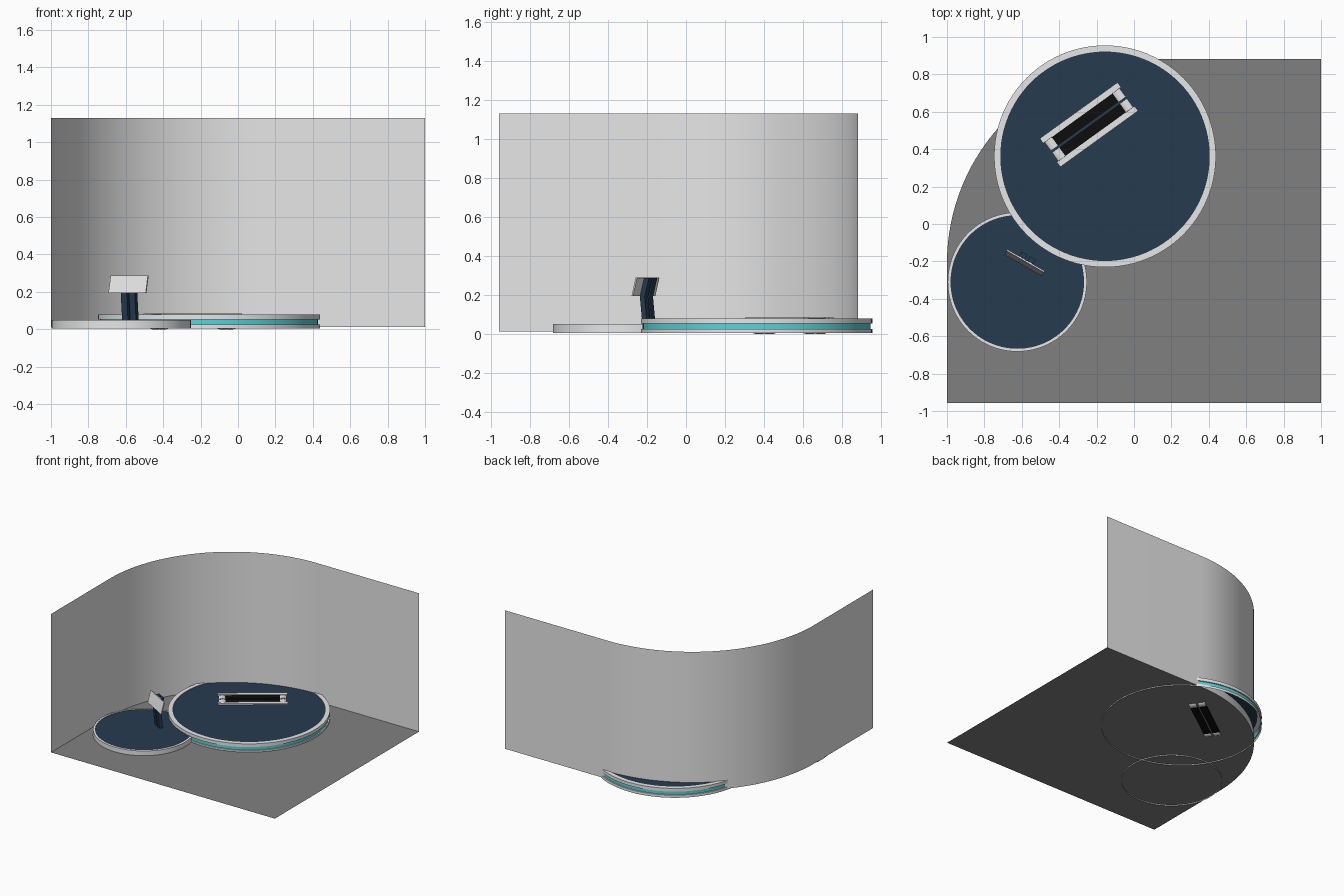
import bpy, bmesh, math
from mathutils import Matrix, Vector

if "Cube" in bpy.data.objects:
    bpy.data.objects.remove(bpy.data.objects["Cube"])


def mat(name, col):
    m = bpy.data.materials.new(name)
    m.diffuse_color = (*col, 1)
    m.use_nodes = True
    m.node_tree.nodes["Principled BSDF"].inputs["Base Color"].default_value = m.diffuse_color
    return m


LIGHT = mat("light grey", (0.8, 0.8, 0.8))
FLOOR = mat("mid grey", (0.216, 0.216, 0.216))
NAVY = mat("navy", (0.019, 0.044, 0.08))
CYAN = mat("cyan", (0.10, 0.66, 0.71))
BLACK = mat("black", (0.004, 0.004, 0.004))


def finish(name, bm, mats, smooth=False, matrix=None):
    me = bpy.data.meshes.new(name)
    bm.to_mesh(me)
    bm.free()
    for m in mats:
        me.materials.append(m)
    ob = bpy.data.objects.new(name, me)
    bpy.context.collection.objects.link(ob)
    if matrix:
        ob.matrix_world = matrix
    if smooth:
        bpy.ops.object.select_all(action='DESELECT')
        ob.select_set(True)
        bpy.context.view_layer.objects.active = ob
        bpy.ops.object.shade_smooth_by_angle(angle=math.radians(30))
    return ob


def revolve(name, profile, mat_ids, mats, center, n=96):
    """Spin an (r, z) profile listed bottom to top; r = 0 closes the cap."""
    bm = bmesh.new()
    rings = []
    for r, z in profile:
        if r == 0:
            rings.append([bm.verts.new((0, 0, z))] * n)
        else:
            rings.append([bm.verts.new((r * math.cos(2 * math.pi * i / n),
                                        r * math.sin(2 * math.pi * i / n), z)) for i in range(n)])
    for a, b, k in zip(rings, rings[1:], mat_ids):
        for i in range(n):
            j = (i + 1) % n
            vs = [a[i], a[j], b[i]] if b[i] is b[j] else [a[i], a[j], b[j], b[i]]
            bm.faces.new(vs).material_index = k
    return finish(name, bm, mats, True, Matrix.Translation((*center, 0)))


def box(name, size, loc, material, frame=Matrix()):
    bm = bmesh.new()
    bmesh.ops.create_cube(bm, size=1, matrix=Matrix.Translation(loc) @ Matrix.Diagonal((*size, 1)))
    return finish(name, bm, [material], matrix=frame)


# Room outline: left wall, big rounded corner, back wall
Z0, Z1, R = 0.012, 1.13, 1.09
BACK, FRONT = 0.881, -0.958
outline = [(-1, FRONT)]
for i in range(33):
    a = math.pi - i / 32 * math.pi / 2
    outline.append((-1 + R + R * math.cos(a), BACK - R + R * math.sin(a)))
outline.append((1, BACK))

# Curved backdrop wall, a thin sheet
bm = bmesh.new()
lo = [bm.verts.new((x, y, Z0)) for x, y in outline]
hi = [bm.verts.new((x, y, Z1)) for x, y in outline]
for i in range(len(lo) - 1):
    bm.faces.new((lo[i + 1], lo[i], hi[i], hi[i + 1]))
finish("curved_wall", bm, [LIGHT], True)

# Floor sheet following the wall
bm = bmesh.new()
bm.faces.new([bm.verts.new((x, y, Z0)) for x, y in reversed(outline + [(1, FRONT)])])
finish("floor", bm, [FLOOR])

# Large stage: two rims with a glowing band between, slightly sunk navy top
revolve("large_stage",
        [(0.593, 0.003), (0.593, 0.025), (0.584, 0.025), (0.584, 0.053), (0.593, 0.053),
         (0.593, 0.079), (0.560, 0.079), (0.560, 0.075), (0, 0.075)],
        [0, 0, 1, 0, 0, 0, 0, 2], [LIGHT, CYAN, NAVY], (-0.155, 0.362))

# Small stage
revolve("small_stage",
        [(0.372, 0.003), (0.372, 0.05), (0.357, 0.05), (0.357, 0.047), (0, 0.047)],
        [0, 0, 0, 1], [LIGHT, NAVY], (-0.624, -0.31))

# Twin-belt treadmill set into the large stage
tread = Matrix.Translation((-0.241, 0.531, 0)) @ Matrix.Rotation(math.radians(35.8), 4, 'Z')
for s, side in ((-1, "left"), (1, "right")):
    box(f"{side}_rail", (0.513, 0.032, 0.02), (0, s * 0.078, 0.075), LIGHT, tread)
    box(f"{side}_belt", (0.40, 0.056, 0.074), (0, s * 0.034, 0.043), BLACK, tread)
    for e, end in ((-1, "rear"), (1, "front")):
        bm = bmesh.new()
        bmesh.ops.create_cone(bm, cap_ends=True, segments=32, radius1=0.041, radius2=0.041, depth=0.054,
                              matrix=Matrix.Translation((e * 0.222, s * 0.034, 0.041))
                              @ Matrix.Rotation(math.pi / 2, 4, 'X'))
        finish(f"{side}_{end}_roller", bm, [LIGHT], True, tread)

# Control stand: local x along the panel, local y towards its back
stand = Matrix.Translation((-0.578, -0.195, 0)) @ Matrix.Rotation(math.radians(-30), 4, 'Z')

# Two bent posts
path = [(0.006, 0.045), (-0.009, 0.19), (0.016, 0.285)]
for s, side in ((-1, "left"), (1, "right")):
    bm = bmesh.new()
    prev = None
    for y, z in path:
        ring = [bm.verts.new((s * 0.025 + dx * 0.018, y + dy * 0.014, z))
                for dx, dy in ((-1, -1), (1, -1), (1, 1), (-1, 1))]
        if prev:
            for i in range(4):
                j = (i + 1) % 4
                bm.faces.new((prev[i], prev[j], ring[j], ring[i]))
        else:
            bm.faces.new(ring[::-1])
        prev = ring
    bm.faces.new(prev)
    finish(f"{side}_post", bm, [NAVY], matrix=stand)

# Tilted panel on the front of the posts
box("control_panel", (0.23, 0.008, 0.097), (0, 0, 0), LIGHT,
    stand @ Matrix.Translation((0, -0.0145, 0.241)) @ Matrix.Rotation(math.radians(-14.5), 4, 'X'))
